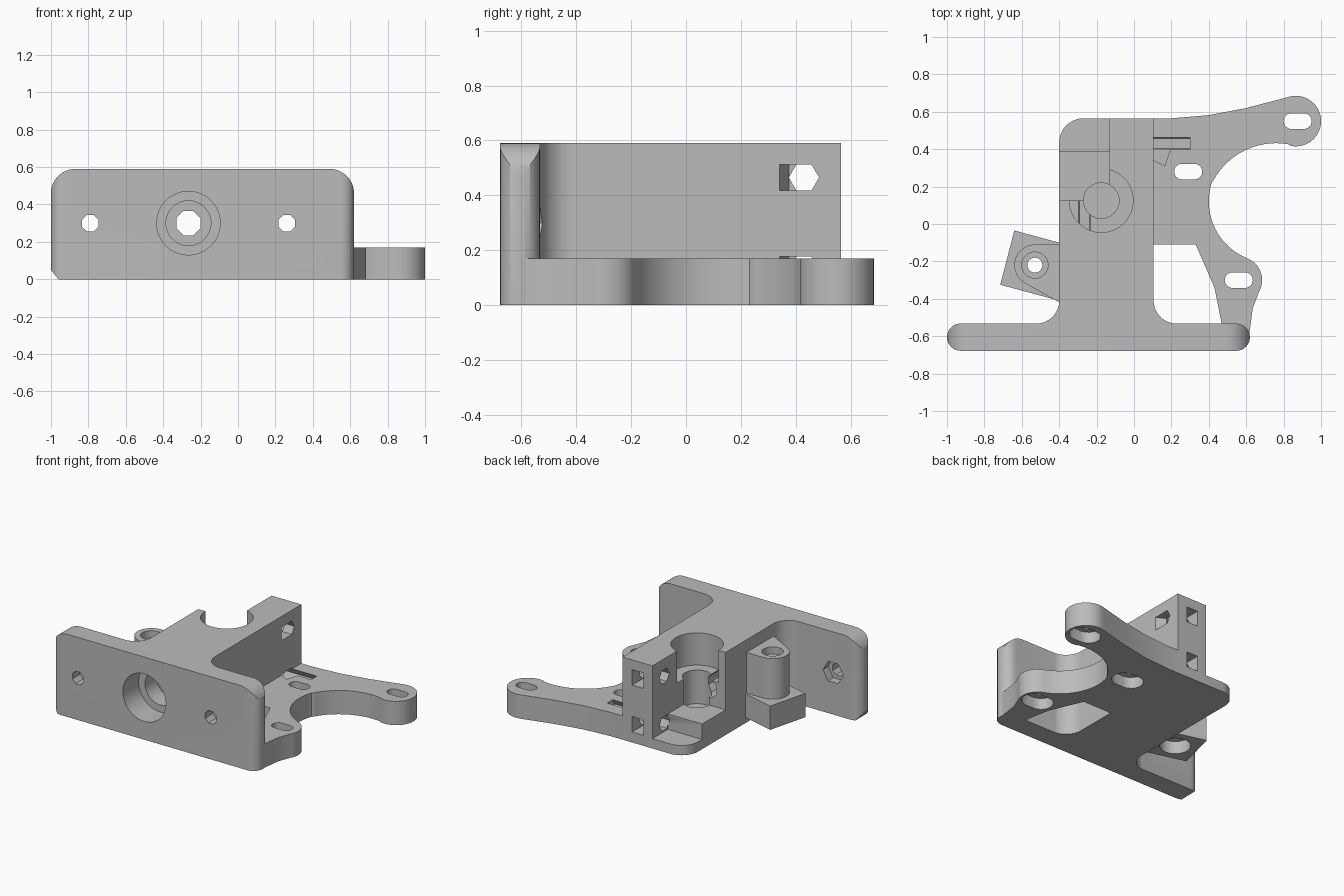
import bpy, bmesh
from math import cos, sin, radians

if "Cube" in bpy.data.objects:
    bpy.data.objects.remove(bpy.data.objects["Cube"], do_unlink=True)

grey = bpy.data.materials.new("plain_grey")
grey.use_nodes = True
colour = (0.5, 0.5, 0.5, 1)
grey.diffuse_color = colour
grey.node_tree.nodes["Principled BSDF"].inputs["Base Color"].default_value = colour


def arc(cx, cy, r, start, end, n=16):
    steps = [radians(start + (end - start) * i / n) for i in range(n + 1)]
    return [(cx + r * cos(a), cy + r * sin(a)) for a in steps]


def disc(cx, cy, r, sides=48, turn=0):
    return arc(cx, cy, r, turn, turn + 360, sides)[:-1]


def slot(cx, cy, half, r):
    return arc(cx + half - r, cy, r, -90, 90, 12) + arc(cx - half + r, cy, r, 90, 270, 12)


def rect(a0, a1, b0, b1):
    return [(a0, b0), (a1, b0), (a1, b1), (a0, b1)]


def prism(name, pts, lo, hi, axis="z"):
    """Extrude a flat outline along one axis."""
    place = {"x": lambda a, b, t: (t, a, b),
             "y": lambda a, b, t: (a, t, b),
             "z": lambda a, b, t: (a, b, t)}[axis]
    bm = bmesh.new()
    face = bm.faces.new([bm.verts.new(place(a, b, lo)) for a, b in pts])
    extruded = bmesh.ops.extrude_face_region(bm, geom=[face])["geom"]
    for v in extruded:
        if isinstance(v, bmesh.types.BMVert):
            v.co["xyz".index(axis)] = hi
    bmesh.ops.recalc_face_normals(bm, faces=bm.faces)
    mesh = bpy.data.meshes.new(name)
    bm.to_mesh(mesh)
    bm.free()
    mesh.materials.append(grey)
    obj = bpy.data.objects.new(name, mesh)
    bpy.context.collection.objects.link(obj)
    return obj


def combine(target, other, operation):
    mod = target.modifiers.new(operation.lower(), "BOOLEAN")
    mod.operation, mod.object, mod.solver = operation, other, "EXACT"
    bpy.context.view_layer.objects.active = target
    bpy.ops.object.modifier_apply(modifier=mod.name)
    bpy.data.objects.remove(other, do_unlink=True)


def cut(target, pts, lo, hi, axis="z"):
    combine(target, prism("cutter", pts, lo, hi, axis), "DIFFERENCE")


TOP, BASE = 0.59, 0.17

# Base plate with two curved arms
outline = [(-0.1, -0.6), (0.615, -0.6), (0.635, -0.45)]
outline += arc(0.56, -0.3, 0.125, -30, 65)
outline += arc(0.726, 0.12, 0.326, 247, 160, 24)
outline += arc(0.76, 0.05, 0.382, 151, 79, 20)
outline += arc(0.865, 0.55, 0.135, -104, 104, 28)
outline += [(0.78, 0.667), (0.6, 0.62), (0.4, 0.582), (0.2, 0.565), (-0.1, 0.565)]
body = prism("mounting_bracket", outline, 0, BASE)
cut(body, [(0, -0.11), (0.33, -0.11), (0.43, -0.34), (0.47, -0.54), (0, -0.54)], -0.1, 0.3)

# Slotted arm holes, each widened underneath
for cx, cy in [(0.875, 0.55), (0.29, 0.28), (0.56, -0.3)]:
    cut(body, slot(cx, cy, 0.075, 0.042), -0.1, 0.3)
    cut(body, slot(cx, cy, 0.11, 0.08), -0.1, 0.08)

# Front plate: rounded in plan and at its top corners
plate = prism("front_plate", slot(-0.19, -0.605, 0.81, 0.073), 0, TOP)
profile = [(-0.96, 0), (0.62, 0)] + arc(0.49, TOP - 0.13, 0.13, 0, 90)
profile += arc(-0.87, TOP - 0.13, 0.13, 90, 180) + [(-1, 0.05)]
combine(plate, prism("plate_profile", profile, -0.8, -0.4, "y"), "INTERSECT")

# Upright block, filleted into the front plate
plan = [(-0.52, -0.6), (0.23, -0.6)] + arc(0.23, -0.408, 0.125, 270, 180)
plan += [(0.105, 0.565)] + arc(-0.27, 0.435, 0.13, 90, 180)
plan += arc(-0.525, -0.408, 0.125, 0, -90)
block = prism("upright_block", plan, 0, TOP)

# Side boss on a turned square foot
boss_x, boss_y = -0.53, -0.22
boss = prism("side_boss", arc(boss_x, boss_y, 0.11, 90, 240, 24)
             + [(-0.38, -0.43), (-0.38, -0.11)], 0.15, 0.5)
foot = prism("boss_foot", [(-0.64, -0.035), (-0.715, -0.325), (-0.38, -0.415), (-0.38, -0.105)],
             0.04, 0.21)

for part in (block, plate, foot, boss):
    combine(body, part, "UNION")

# Boss bore, top seat and bottom pocket
for r, lo, hi in [(0.04, 0, 0.7), (0.07, 0.45, 0.7), (0.1, 0, 0.13)]:
    cut(body, disc(boss_x, boss_y, r), lo, hi)

# Stepped notch at the rear corner of the block
cut(body, rect(-0.6, -0.13, 0.125, 0.7), 0.18, 0.8)
cut(body, rect(-0.6, -0.13, 0.39, 0.7), 0.07, 0.8)

# Vertical stepped bore
cut(body, disc(-0.175, 0.125, 0.17), 0.36, 0.8)
cut(body, disc(-0.175, 0.125, 0.095), 0.12, 0.8)

# Stepped bore from the front face
for r, depth, sides in [(0.17, -0.5, 48), (0.12, -0.37, 48), (0.07, 0.3, 8)]:
    cut(body, disc(-0.265, 0.3, r, sides, 22.5), -0.8, depth, "y")

# Front plate screw holes with nut pockets behind
for x in (-0.79, 0.26):
    cut(body, disc(x, 0.3, 0.048, 8, 22.5), -0.8, -0.4, "y")
    cut(body, disc(x, 0.3, 0.08, 6), -0.59, -0.42, "y")

# Clamp screw holes, rear nut slots and slanted pockets in the post
for z in (0.13, 0.465):
    cut(body, disc(0.43, z, 0.055, 6), -0.14, 0.3, "x")
    cut(body, rect(-0.06, 0.03, z - 0.055, z + 0.055), 0.37, 0.7, "y")
    cut(body, [(0.04, 0.375), (0.165, 0.31), (0.2, 0.42), (0.07, 0.44)], z - 0.047, z + 0.047)

bpy.ops.object.select_all(action="DESELECT")
body.select_set(True)
bpy.context.view_layer.objects.active = body
bpy.ops.object.shade_smooth_by_angle(angle=radians(30))
